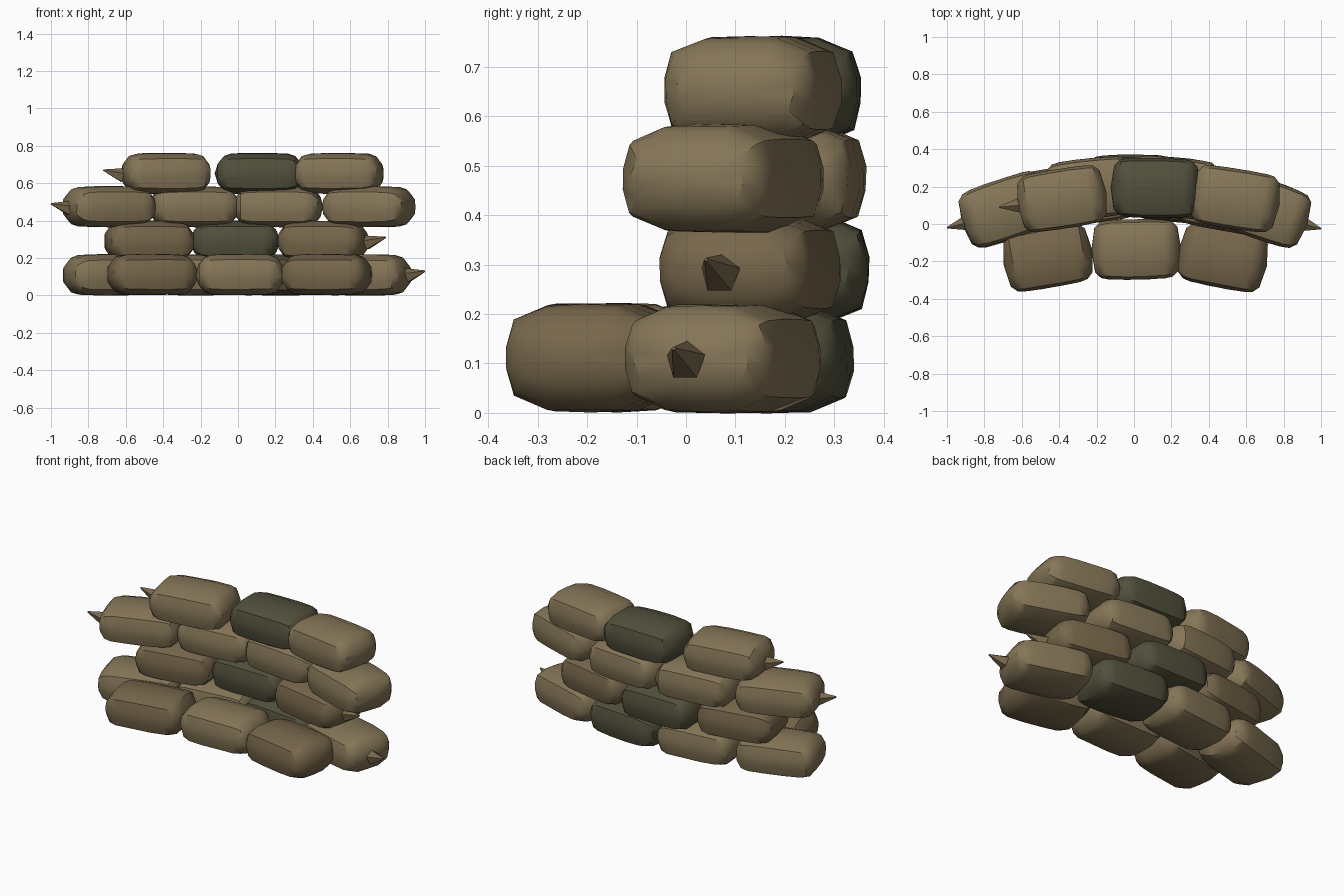
import bpy, bmesh, math, random
from mathutils import Vector

if "Cube" in bpy.data.objects:
    bpy.data.objects.remove(bpy.data.objects["Cube"])

random.seed(4)

def material(name, rgb):
    m = bpy.data.materials.new(name)
    m.diffuse_color = (*rgb, 1)
    m.use_nodes = True
    m.node_tree.nodes["Principled BSDF"].inputs["Base Color"].default_value = m.diffuse_color
    return m

TAN = material("tan_cloth", (0.235, 0.18, 0.095))
BROWN = material("brown_cloth", (0.185, 0.135, 0.07))
OLIVE = material("olive_cloth", (0.085, 0.08, 0.045))

SIDES = 14
# ring position along the bag, width factor, height factor
RINGS = [(-0.222, .74, .50), (-0.19, .93, .86), (-0.15, .98, .97), (-0.06, 1, 1),
         (0.06, 1, 1), (0.15, .98, .97), (0.19, .93, .86), (0.222, .74, .50)]

def finish(bm, name, mat, loc, rot, angle):
    bmesh.ops.recalc_face_normals(bm, faces=bm.faces)
    me = bpy.data.meshes.new(name)
    bm.to_mesh(me)
    bm.free()
    me.materials.append(mat)
    ob = bpy.data.objects.new(name, me)
    bpy.context.collection.objects.link(ob)
    ob.location, ob.rotation_euler = loc, rot
    bpy.ops.object.select_all(action='DESELECT')
    ob.select_set(True)
    bpy.context.view_layer.objects.active = ob
    bpy.ops.object.shade_smooth_by_angle(angle=math.radians(angle))

# stuffed bag: superellipse rings closed with a shallow dome at each end
def sandbag(name, x, y, z, yaw, mat, half_w=0.16, half_h=0.11):
    bm = bmesh.new()
    rings = []
    for px, fw, fh in RINGS:
        ring = []
        for i in range(SIDES):
            a = math.tau * (i + 0.5) / SIDES
            c, s = math.cos(a), math.sin(a)
            k = (abs(c) ** 3.6 + abs(s) ** 3.6) ** (-1 / 3.6)
            j = 1 + random.uniform(-.012, .012)
            ring.append(bm.verts.new((px, c * k * half_w * fw * j, s * k * half_h * fh * j)))
        rings.append(ring)
    for a, b in zip(rings, rings[1:]):
        for i in range(SIDES):
            n = (i + 1) % SIDES
            bm.faces.new((a[i], a[n], b[n], b[i]))
    for ring, tip in ((rings[0], -0.24), (rings[-1], 0.24)):
        apex = bm.verts.new((tip, 0, 0))
        for i in range(SIDES):
            bm.faces.new((ring[i], ring[(i + 1) % SIDES], apex))
    finish(bm, name, mat, (x, y, z), (0, 0, math.radians(yaw)), 35)

# tied end: five-sided cone from base to tip
def tie(name, base, tip):
    base, tip = Vector(base), Vector(tip)
    d = tip - base
    bm = bmesh.new()
    bmesh.ops.create_cone(bm, cap_ends=True, segments=5, radius1=0.042, radius2=0.004, depth=d.length)
    finish(bm, name, BROWN, (base + tip) / 2, d.to_track_quat('Z', 'Y').to_euler(), 30)

# courses of bags: x, y, yaw, material
courses = {
    "front_bag": (0.112, [(-0.46, -0.18, 10, BROWN), (0.012, -0.136, 1, TAN), (0.475, -0.18, -11, BROWN)]),
    "base_bag": (0.11, [(-0.69, 0.07, 17, TAN), (-0.23, 0.165, 6, TAN),
                        (0.225, 0.17, -5, OLIVE), (0.68, 0.075, -17, TAN)]),
    "second_bag": (0.29, [(-0.475, 0.13, 10, BROWN), (-0.015, 0.21, 0, OLIVE), (0.455, 0.13, -11, BROWN)]),
    "third_bag": (0.474, [(-0.69, 0.08, 19, TAN), (-0.235, 0.19, 6, TAN),
                          (0.215, 0.195, -5, TAN), (0.70, 0.075, -19, TAN)]),
    "top_bag": (0.652, [(-0.385, 0.135, 9, TAN), (0.115, 0.193, -1, OLIVE), (0.54, 0.135, -9, TAN)]),
}
for name, (z, bags) in courses.items():
    for i, (x, y, yaw, mat) in enumerate(bags):
        sandbag(f"{name}_{i + 1}", x, y, z, yaw, mat)

# tied ends poking out of four outer bags
tie("base_tie", (0.905, 0.0, 0.105), (1.0, -0.025, 0.13))
tie("second_tie", (0.685, 0.07, 0.28), (0.79, 0.04, 0.31))
tie("third_tie", (-0.90, 0.005, 0.465), (-1.0, -0.02, 0.49))
tie("top_tie", (-0.615, 0.10, 0.64), (-0.72, 0.09, 0.67))
